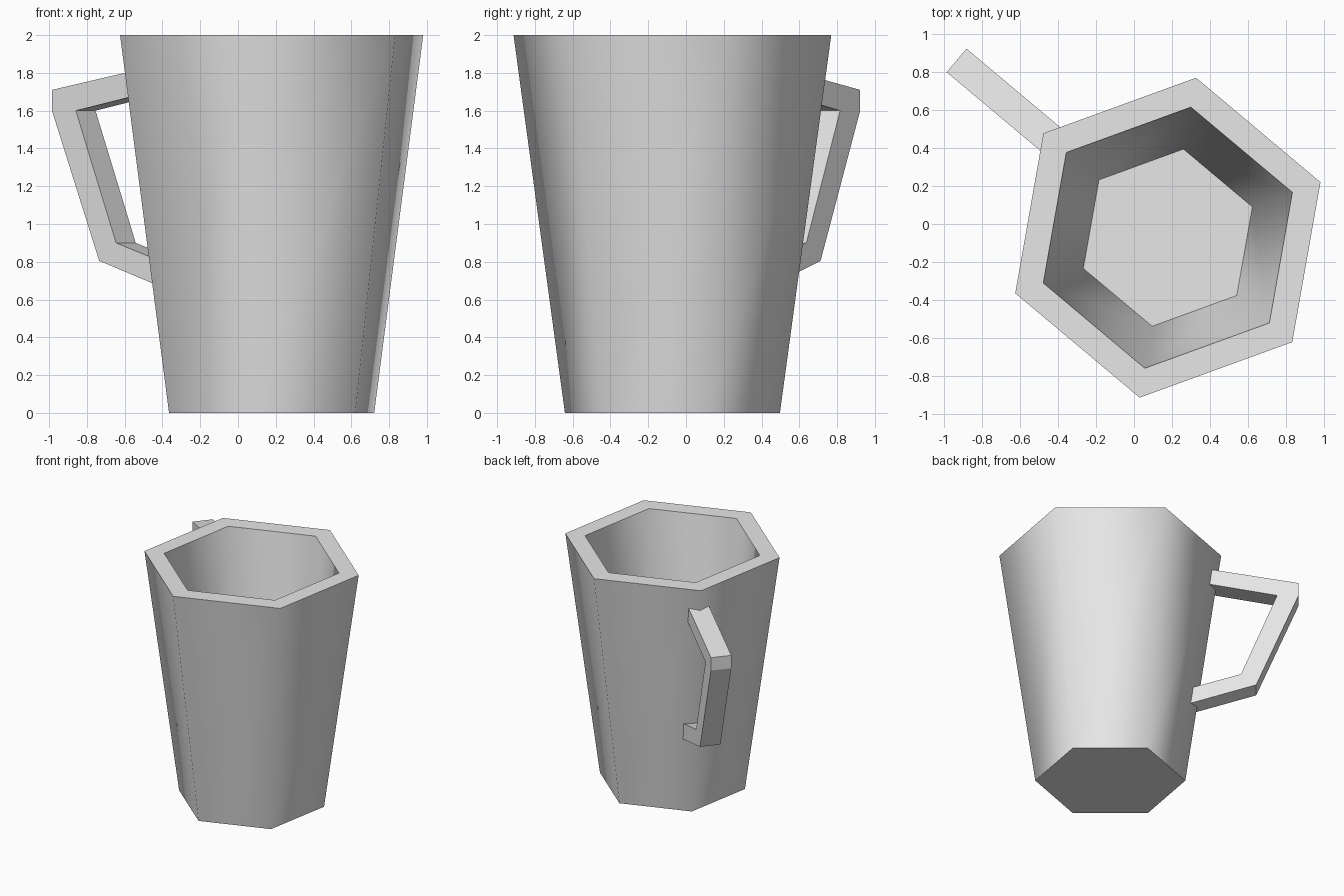
import bpy, bmesh, math
from mathutils import Vector

if "Cube" in bpy.data.objects:
    bpy.data.objects.remove(bpy.data.objects["Cube"])

CENTER = Vector((0.178, -0.072, 0))
TURN = math.radians(20)

mat = bpy.data.materials.new("light grey")
mat.diffuse_color = (0.8, 0.8, 0.8, 1)
mat.use_nodes = True
mat.node_tree.nodes["Principled BSDF"].inputs["Base Color"].default_value = mat.diffuse_color


def make_object(name, bm):
    bmesh.ops.recalc_face_normals(bm, faces=bm.faces)
    me = bpy.data.meshes.new(name)
    bm.to_mesh(me)
    bm.free()
    me.materials.append(mat)
    ob = bpy.data.objects.new(name, me)
    bpy.context.collection.objects.link(ob)
    return ob


# Cup: six-sided rings from the base, up the outside, over the rim, down inside
bm = bmesh.new()
rings = []
for radius, z in [(0.578, 0), (0.854, 2), (0.697, 2), (0.473, 0.37)]:
    rings.append([bm.verts.new(CENTER + Vector((
        radius * math.cos(TURN + k * math.pi / 3),
        radius * math.sin(TURN + k * math.pi / 3), z))) for k in range(6)])
for a, b in zip(rings, rings[1:]):
    for k in range(6):
        n = (k + 1) % 6
        bm.faces.new((a[k], a[n], b[n], b[k]))
bm.faces.new(rings[0][::-1])
bm.faces.new(rings[-1])
cup = make_object("cup", bm)
bpy.context.view_layer.objects.active = cup
cup.select_set(True)
bpy.ops.object.shade_smooth_by_angle(angle=math.radians(65))

# Handle: angular strap pointing out from one corner; (distance, height) pairs
outer = [(0.74, 1.837), (1.45, 1.71), (1.45, 1.60), (1.124, 0.805), (0.60, 0.636)]
inner = [(0.60, 0.772), (1.007, 0.90), (1.285, 1.60), (0.74, 1.705)]
angle = math.radians(140)
out = Vector((math.cos(angle), math.sin(angle), 0))
side = Vector((-out.y, out.x, 0))
bm = bmesh.new()
verts = [bm.verts.new(CENTER + out * r + side * -0.081 + Vector((0, 0, z)))
         for r, z in outer + inner]
face = bm.faces.new(verts)
ext = bmesh.ops.extrude_face_region(bm, geom=[face], use_keep_orig=True)
bmesh.ops.translate(bm, vec=side * 0.162,
                    verts=[g for g in ext["geom"] if isinstance(g, bmesh.types.BMVert)])
make_object("handle", bm)
